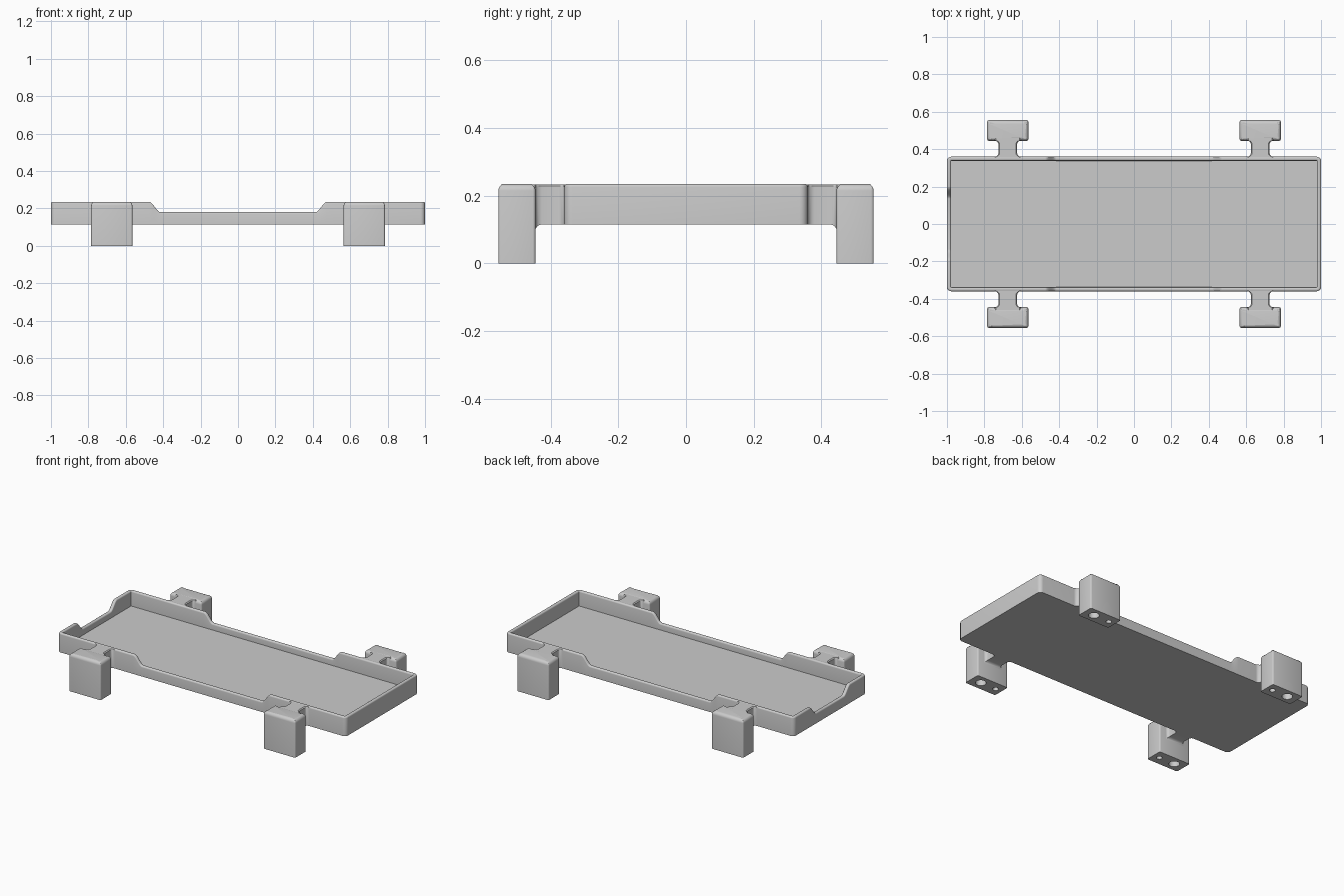
import bpy, bmesh
from math import sin, cos, pi

if "Cube" in bpy.data.objects:
    bpy.data.objects.remove(bpy.data.objects["Cube"])

GREY = (0.6, 0.6, 0.6, 1)
grey = bpy.data.materials.new("plain grey")
grey.use_nodes = True
grey.diffuse_color = GREY
grey.node_tree.nodes["Principled BSDF"].inputs["Base Color"].default_value = GREY

HX, HY = 1.0, 0.36                     # tray half sizes
BASE, FLOOR, LOW, TOP = 0.115, 0.14, 0.18, 0.235
WALL, CORNER, LIP = 0.022, 0.024, 0.009


def finish(bm, name):
    bmesh.ops.recalc_face_normals(bm, faces=bm.faces)
    mesh = bpy.data.meshes.new(name)
    bm.to_mesh(mesh)
    bm.free()
    mesh.materials.append(grey)
    obj = bpy.data.objects.new(name, mesh)
    bpy.context.collection.objects.link(obj)
    return obj


def smooth(obj):
    bpy.ops.object.select_all(action="DESELECT")
    obj.select_set(True)
    bpy.context.view_layer.objects.active = obj
    bpy.ops.object.shade_smooth_by_angle(angle=0.6)


def loft(bm, rings, closed=False):
    """Skin closed rings of points; cap both ends unless closed on itself."""
    vs = [[bm.verts.new(p) for p in ring] for ring in rings]
    n = len(vs[0])
    for i in range(len(vs) - (0 if closed else 1)):
        a, b = vs[i], vs[(i + 1) % len(vs)]
        for j in range(n):
            k = (j + 1) % n
            bm.faces.new((a[j], a[k], b[k], b[j]))
    if not closed:
        bm.faces.new(vs[0])
        bm.faces.new(vs[-1])


def ramp(t, lo, hi):
    t = min(max((abs(t) - lo) / (hi - lo), 0), 1)
    return LOW + (TOP - LOW) * t * t * (3 - 2 * t)


def rim_height(x, y):
    """Rim dips along both long sides and at the right-hand end."""
    if abs(y) > HY - CORNER:
        return ramp(x, 0.415, 0.475)
    return ramp(y, 0.135, 0.2) if x < 0 else TOP


# Tray: wall stations around the outline, each with its outward normal
def steps(lo, hi, n=10):
    pos = [lo + (hi - lo) * i / n for i in range(n + 1)]
    return [-p for p in reversed(pos)] + pos


def corner(sx, sy, start):
    for i in range(7):
        a = start + pi / 2 * i / 6
        c, s = cos(a), sin(a)
        yield (sx * (HX - CORNER) + c * CORNER, sy * (HY - CORNER) + s * CORNER, c, s)


long_side, short_side = steps(0.415, 0.475), steps(0.135, 0.2)
stations = [(x, -HY, 0, -1) for x in long_side]
stations += corner(1, -1, -pi / 2)
stations += corner(1, 1, 0)
stations += [(-x, HY, 0, 1) for x in long_side]
stations += corner(-1, 1, pi / 2)
stations += [(-HX, -y, -1, 0) for y in short_side]
stations += corner(-1, -1, pi)

# Wall cross-section as (inset, drop below rim), with a rounded lip
arc = [pi / 2 * i / 4 for i in range(5)]
lip = [(LIP * (1 - cos(a)), LIP * (1 - sin(a))) for a in arc]
lip += [(WALL - d, h) for d, h in reversed(lip)]

bm = bmesh.new()
rings = [[(x, y, BASE) for x, y, nx, ny in stations]]
for inset, drop in lip:
    rings.append([(x - nx * inset, y - ny * inset, rim_height(x, y) - drop)
                  for x, y, nx, ny in stations])
rings.append([(x - nx * WALL, y - ny * WALL, FLOOR) for x, y, nx, ny in stations])
loft(bm, rings)
smooth(finish(bm, "tray"))


def make_leg(name, sx, sy):
    cx, cy = sx * 0.675, sy * 0.5
    bm = bmesh.new()
    bmesh.ops.create_cube(bm, size=1)
    for v in bm.verts:
        v.co = (cx + v.co.x * 0.22, cy + v.co.y * 0.11, (v.co.z + 0.5) * TOP)
    upright = [e for e in bm.edges if abs(e.verts[0].co.z - e.verts[1].co.z) > 0.1]
    bmesh.ops.bevel(bm, geom=upright, offset=0.008, segments=3, profile=0.5, affect="EDGES")
    top = [e for e in bm.edges if all(v.co.z > TOP - 0.001 for v in e.verts)]
    bmesh.ops.bevel(bm, geom=top, offset=0.02, segments=5, profile=0.5, affect="EDGES")
    leg = finish(bm, name)

    # Large outer and small inner socket under the foot
    bm = bmesh.new()
    for dx, r in ((0.042, 0.031), (-0.068, 0.017)):
        made = bmesh.ops.create_cone(bm, cap_ends=True, segments=32, radius1=r, radius2=r, depth=0.1)
        bmesh.ops.translate(bm, verts=made["verts"], vec=(cx + sx * dx, cy, 0))
    cutter = finish(bm, name + "_socket_cutter")
    cutter.hide_render = True
    cutter.hide_set(True)
    mod = leg.modifiers.new("sockets", "BOOLEAN")
    mod.operation, mod.solver, mod.object = "DIFFERENCE", "EXACT", cutter
    bpy.context.view_layer.objects.active = leg
    leg.select_set(True)
    bpy.ops.object.modifier_apply(modifier=mod.name)
    bpy.data.objects.remove(cutter)
    smooth(leg)


def make_arm(name, sx, sy):
    """Short bridge that flares into the wall and into the leg."""
    cx, f = sx * 0.675, 0.02
    rings = []
    path = [(0.345, f, 0)]
    path += [(HY + f * (1 - cos(a)), f * (1 - sin(a)), 0) for a in arc]
    path += [(0.446 - f * (1 - sin(a)), f * (1 - cos(a)), f * (1 - cos(a)))
             for a in arc]
    path += [(0.47, f, f)]
    for y, flare, sink in path:
        w, b = 0.05 + flare, 0.006
        outline = [(-w, BASE - sink), (w, BASE - sink), (w, TOP - b), (w - b, TOP - 0.001),
                   (b - w, TOP - 0.001), (-w, TOP - b)]
        rings.append([(cx + x, sy * y, z) for x, z in outline])
    bm = bmesh.new()
    loft(bm, rings)
    smooth(finish(bm, name))


for sx, side in ((1, "left"), (-1, "right")):
    for sy, end in ((-1, "front"), (1, "back")):
        make_leg(f"{end}_{side}_leg", sx, sy)
        make_arm(f"{end}_{side}_arm", sx, sy)
